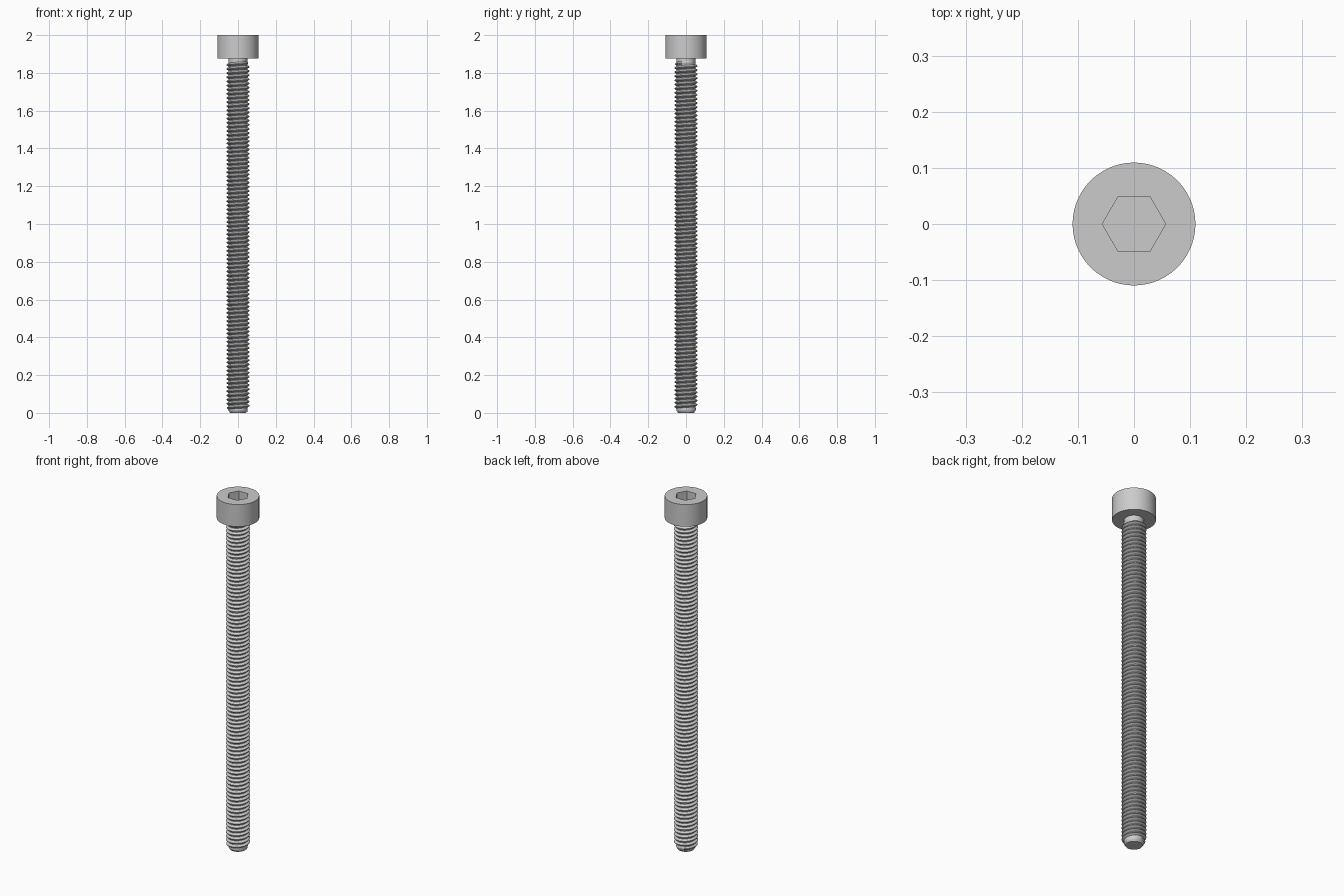
import bpy, bmesh, math

cube = bpy.data.objects.get("Cube")
if cube:
    bpy.data.objects.remove(cube, do_unlink=True)

# Main dimensions
UNIT = 2 / 64
HEAD_R, HEAD_BASE = 3.5 * UNIT, 60 * UNIT
ROOT_R, CREST_R, PITCH = 0.049, 0.0615, 0.7 * UNIT
SOCKET_R, SOCKET_DEPTH = 0.0565, 0.065

steel = bpy.data.materials.new("grey steel")
steel.use_nodes = True
GREY = (0.6, 0.6, 0.6, 1)
steel.diffuse_color = GREY
steel.node_tree.nodes["Principled BSDF"].inputs["Base Color"].default_value = GREY


def add_object(name, bm):
    bmesh.ops.recalc_face_normals(bm, faces=bm.faces)
    mesh = bpy.data.meshes.new(name)
    bm.to_mesh(mesh)
    bm.free()
    mesh.materials.append(steel)
    obj = bpy.data.objects.new(name, mesh)
    bpy.context.collection.objects.link(obj)
    return obj


def activate(obj):
    bpy.ops.object.select_all(action='DESELECT')
    obj.select_set(True)
    bpy.context.view_layer.objects.active = obj


def smooth(obj):
    activate(obj)
    bpy.ops.object.shade_smooth_by_angle(angle=math.radians(30))


def lathe(name, profile, sides):
    """Closed solid from (radius, height) rings."""
    bm = bmesh.new()
    rings = []
    for r, z in profile:
        angles = [math.tau * i / sides for i in range(sides)]
        rings.append([bm.verts.new((r * math.cos(a), r * math.sin(a), z)) for a in angles])
    for low, high in zip(rings, rings[1:]):
        for i in range(sides):
            j = (i + 1) % sides
            bm.faces.new((low[i], low[j], high[j], high[i]))
    bm.faces.new(rings[0])
    bm.faces.new(rings[-1])
    return add_object(name, bm)


# Cylindrical head with a hexagonal socket cut into its top
head = lathe("socket_head", [(HEAD_R, HEAD_BASE), (HEAD_R, 2)], 96)
cutter = lathe("socket_cutter", [(SOCKET_R, 2 - SOCKET_DEPTH), (SOCKET_R, 2.1)], 6)
cutter.hide_render = True
cut = head.modifiers.new("hex socket", 'BOOLEAN')
cut.operation = 'DIFFERENCE'
cut.solver = 'EXACT'
cut.object = cutter
activate(head)
bpy.ops.object.modifier_apply(modifier=cut.name)
bpy.data.objects.remove(cutter, do_unlink=True)
smooth(head)

# Shank core with a chamfered tip
smooth(lathe("shank_core", [(0.042, 0), (0.05, 0.012), (0.05, HEAD_BASE + 0.001)], 48))

# Right-handed helical thread, fading into the core at both ends
STEPS = 40
start, end = 0.016, HEAD_BASE - 0.016
count = int((end - start) / PITCH * STEPS)
section = [(0, -0.46), (1, -0.07), (1, 0.07), (0, 0.46)]
bm = bmesh.new()
previous = None
for i in range(count + 1):
    angle = math.tau * i / STEPS
    fade = min(1, i / STEPS * 1.5, (count - i) / STEPS * 1.5)
    row = []
    for rise, offset in section:
        r = ROOT_R + (CREST_R - ROOT_R) * rise * fade
        z = start + PITCH * (i / STEPS + offset)
        row.append(bm.verts.new((r * math.cos(angle), r * math.sin(angle), z)))
    if previous:
        for k in range(len(section) - 1):
            bm.faces.new((previous[k], row[k], row[k + 1], previous[k + 1]))
    previous = row
smooth(add_object("screw_thread", bm))
